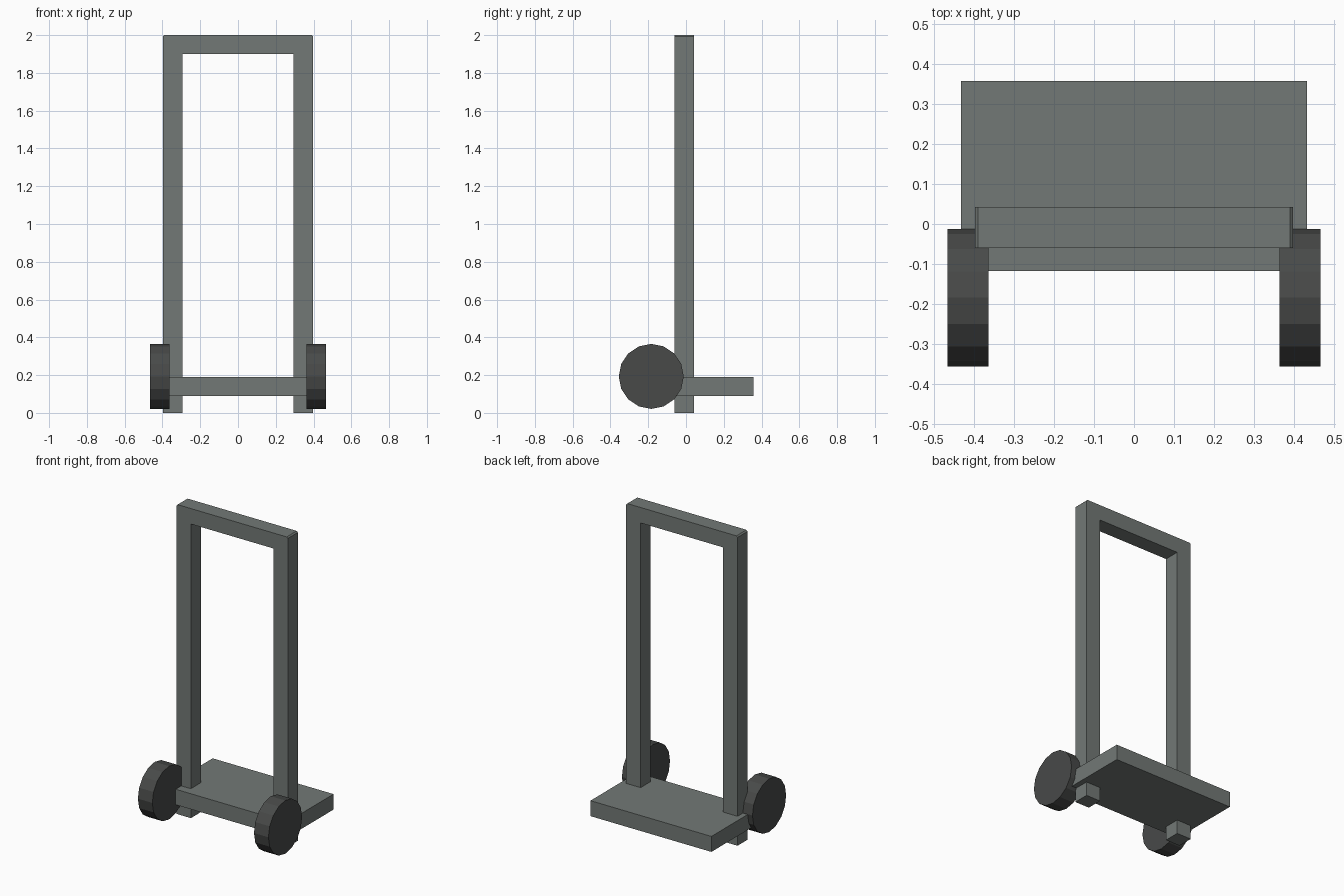
import bpy, bmesh, math

if "Cube" in bpy.data.objects:
    bpy.data.objects.remove(bpy.data.objects["Cube"])


def material(name, rgb):
    m = bpy.data.materials.new(name)
    m.diffuse_color = (*rgb, 1)
    m.use_nodes = True
    m.node_tree.nodes["Principled BSDF"].inputs["Base Color"].default_value = m.diffuse_color
    return m


metal = material("grey_metal", (0.17, 0.19, 0.18))
rubber = material("dark_rubber", (0.065, 0.068, 0.066))


def prism(name, profile, y0, y1, mat):
    """Extrude an x/z outline along y."""
    bm = bmesh.new()
    face = bm.faces.new([bm.verts.new((x, y0, z)) for x, z in profile])
    out = bmesh.ops.extrude_face_region(bm, geom=[face])
    verts = [v for v in out["geom"] if isinstance(v, bmesh.types.BMVert)]
    bmesh.ops.translate(bm, verts=verts, vec=(0, y1 - y0, 0))
    bmesh.ops.recalc_face_normals(bm, faces=bm.faces)
    mesh = bpy.data.meshes.new(name)
    bm.to_mesh(mesh)
    bm.free()
    mesh.materials.append(mat)
    ob = bpy.data.objects.new(name, mesh)
    bpy.context.collection.objects.link(ob)
    return ob


# Upright handle frame: two posts joined by a top bar, corners slightly clipped
half = [(0.295, 1.9), (0.295, 0), (0.398, 0), (0.398, 1.992), (0.39, 2)]
prism("handle_frame", half + [(-x, z) for x, z in reversed(half)], -0.06, 0.042, metal)

# Load deck the posts pass through
prism("load_deck", [(-0.432, 0.09), (0.432, 0.09), (0.432, 0.19), (-0.432, 0.19)],
      -0.117, 0.358, metal)

# Sixteen-sided wheels
for side, label in ((-1, "left"), (1, "right")):
    bpy.ops.mesh.primitive_cylinder_add(vertices=16, radius=0.172, depth=0.103,
                                        location=(side * 0.415, -0.184, 0.193),
                                        rotation=(0, math.pi / 2, 0))
    wheel = bpy.context.object
    wheel.name = label + "_wheel"
    wheel.data.materials.append(rubber)
